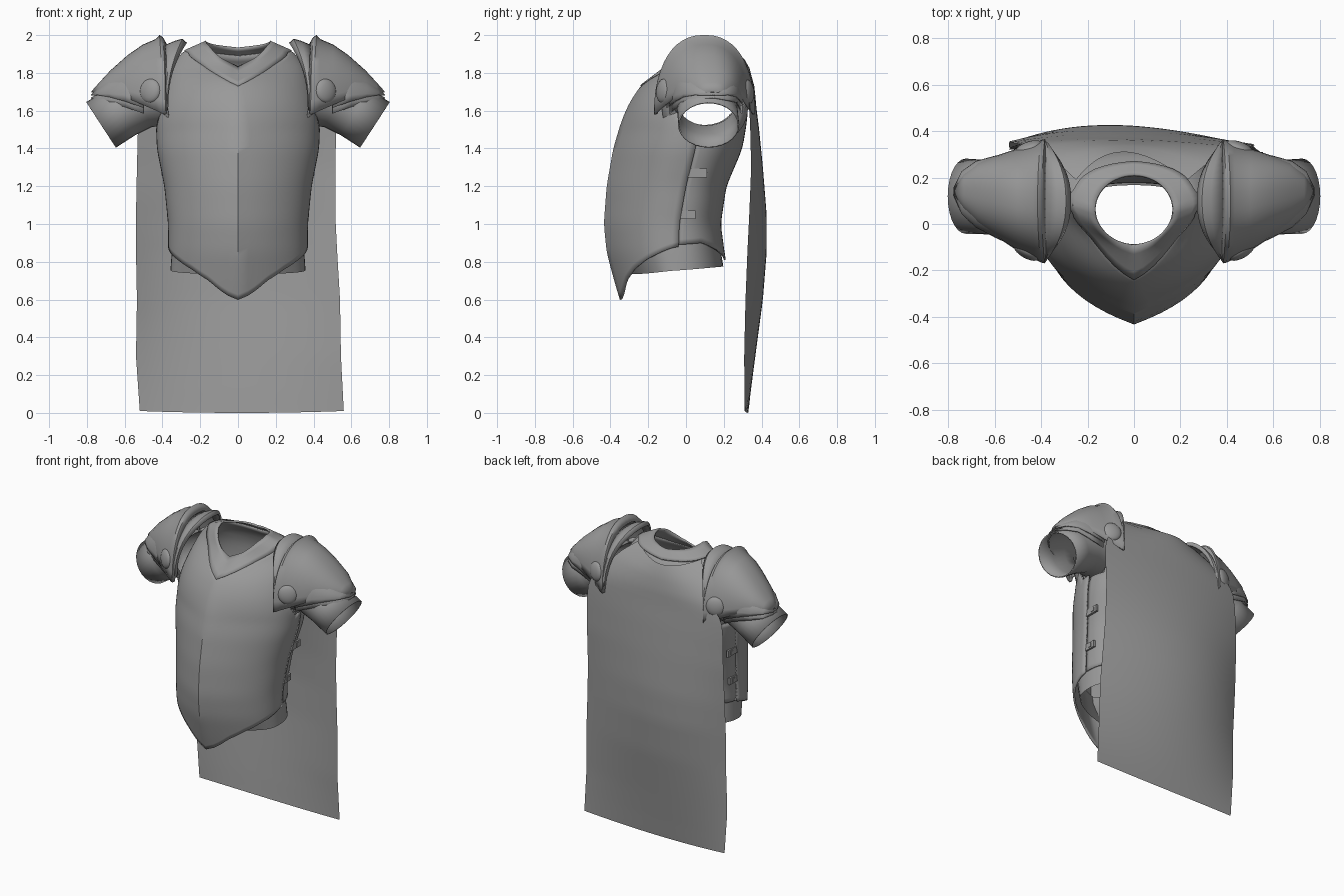
import bpy, bmesh, math
from mathutils import Vector

if "Cube" in bpy.data.objects:
    bpy.data.objects.remove(bpy.data.objects["Cube"])

PI = math.pi
STEEL = bpy.data.materials.new("dark_grey")
STEEL.diffuse_color = (.32, .32, .32, 1)
STEEL.use_nodes = True
STEEL.node_tree.nodes["Principled BSDF"].inputs["Base Color"].default_value = STEEL.diffuse_color
# Torso sections: z, half width, front y, side y, back y
BODY = [(.55, .35, -.325, -.04, .24), (.70, .355, -.37, -.04, .23), (.85, .36, -.41, -.04, .205),
        (1.0, .36, -.425, -.035, .185), (1.2, .38, -.41, 0, .215), (1.4, .42, -.375, .05, .30),
        (1.55, .425, -.33, .08, .325), (1.65, .41, -.285, .09, .33), (1.75, .38, -.215, .10, .325),
        (1.83, .345, -.105, .10, .295), (1.90, .29, -.06, .10, .24), (1.94, .235, -.04, .08, .20),
        (1.98, .165, -.03, .07, .17)]


def lerp(table, v):
    """Interpolate rows of a table keyed by the first column."""
    v = max(table[0][0], min(table[-1][0], v))
    for a, b in zip(table, table[1:]):
        if v <= b[0]:
            k = (v - a[0]) / (b[0] - a[0])
            return [p + (q - p) * k for p, q in zip(a[1:], b[1:])]


def body(z, t, off=0.0):
    """Torso point at height z; t = 0 front, +-pi/2 sides, pi back."""
    acc = [lerp(BODY, z + d) for d in (-.03, 0, .03)] if z < 1.8 else [lerp(BODY, z)]
    w, yf, ys, yb = [sum(c) / len(acc) for c in zip(*acc)]
    s, c = math.sin(t), math.cos(t)
    k = max(0, min(1, (z - 1.5) / .35))         # ridge fades towards the neck
    n = 2.8 - 1.3 * k if c > 0 else 2.3
    u = abs(s) ** (2 / n)
    f = abs(c) ** (2 / n) * (1 - .36 * (1 - k) * u if c > 0 else 1)
    return (math.copysign(u, s) * (w + off), ys + f * ((yf - off if c > 0 else yb + off) - ys), z)


def finish(ob, solid=0, mirror=False, angle=40):
    ob.data.materials.append(STEEL)
    if solid:
        m = ob.modifiers.new("thickness", 'SOLIDIFY')
        m.thickness, m.offset = solid, 0
    if mirror:
        ob.modifiers.new("mirror", 'MIRROR')
    bpy.ops.object.select_all(action='DESELECT')
    ob.select_set(True)
    bpy.context.view_layer.objects.active = ob
    bpy.ops.object.shade_smooth_by_angle(angle=math.radians(angle))
    return ob


def to_object(bm, name, **kw):
    me = bpy.data.meshes.new(name)
    bm.to_mesh(me)
    bm.free()
    ob = bpy.data.objects.new(name, me)
    bpy.context.collection.objects.link(ob)
    return finish(ob, **kw)


def sheet(name, rows, closed=False, drop=None, **kw):
    """Skin a list of equal-length point rows; drop() cuts faces by centre."""
    bm = bmesh.new()
    vs = [[bm.verts.new(p) for p in r] for r in rows]
    n = len(rows[0])
    for a, b in zip(vs, vs[1:]):
        for i in range(n if closed else n - 1):
            j = (i + 1) % n
            bm.faces.new((a[i], a[j], b[j], b[i]))
    if drop:
        bad = [f for f in bm.faces if drop(f.calc_center_median())]
        bmesh.ops.delete(bm, geom=bad, context='FACES')
    bmesh.ops.recalc_face_normals(bm, faces=bm.faces)
    return to_object(bm, name, **kw)


def torso_sheet(name, t0, t1, cols, bottom, top, nrows, off, **kw):
    rows = []
    for r in range(nrows + 1):
        row = []
        for i in range(cols + 1):
            t = t0 + (t1 - t0) * i / cols
            zb, zt = bottom(abs(t)), top(abs(t))
            row.append(body(zb + (zt - zb) * r / nrows, t, off))
        rows.append(row)
    return sheet(name, rows, **kw)


def collar_line(t):
    t = min(t, 2 * PI - t)
    return lerp([(0, 1.74), (.7, 1.855), (1.2, 1.92), (2.0, 1.93), (PI, 1.89)], t)[0]


def armhole(c):
    return abs(c.x) > .2 and ((c.y - .10) / .15) ** 2 + ((c.z - 1.62) / .125) ** 2 < 1


# Breastplate with pointed hem, and back plate
torso_sheet("breastplate", -PI / 2, PI / 2, 48,
            lambda t: lerp([(0, .60), (.3, .70), (.6, .76), (.95, .81), (PI / 2, .88)], t)[0],
            collar_line, 40, .004, drop=armhole, solid=.012)
torso_sheet("back_plate", PI / 2, 1.5 * PI, 40,
            lambda t: lerp([(0, .89), (.5, .90), (1.0, .86), (PI / 2, .81)], PI / 2 - abs(t - PI))[0],
            collar_line, 36, -.006, drop=armhole, solid=.01)

# Undershirt hem below the plates
hem = torso_sheet("undershirt_hem", 0, 2 * PI, 48, lambda t: .755 - .02 * math.cos(t),
                  lambda t: 1.0, 6, -.02)
for v in hem.data.vertices:
    k = max(0, (.95 - v.co.z) / .22)
    v.co.x *= 1 + .07 * k
    if v.co.y < 0:
        v.co.y *= 1 - .2 * k

# V-shaped collar band rising to a round neck opening
collar = []
for r in range(5):
    row = []
    for i in range(48):
        t = -PI + 2 * PI * i / 48
        outer = Vector(body(collar_line(abs(t)) - .01, t, .012))
        rim = lerp([(0, 1.83), (.5, 1.87), (1.1, 1.94), (PI / 2, 1.965), (2.3, 1.945), (PI, 1.93)], abs(t))[0]
        inner = Vector((.168 * math.sin(t), .06 - .15 * math.cos(t), rim))
        row.append(outer.lerp(inner, r / 4))
    collar.append(row)
sheet("neck_collar", collar, closed=True, solid=.012)

# Sleeve: hollow tilted tube flaring into the armhole
sleeve = []
for x, y, z, r, tilt in [(.375, .10, 1.61, .20, 10), (.40, .10, 1.635, .178, 15), (.43, .10, 1.66, .150, 22),
                         (.52, .11, 1.64, .138, 28), (.62, .115, 1.59, .138, 32), (.725, .12, 1.525, .14, 33)]:
    a = math.radians(tilt)
    sleeve.append([(x + r * math.sin(q) * math.sin(a), y + r * 1.13 * math.cos(q), z + r * math.sin(q) * math.cos(a))
                   for q in [2 * PI * i / 28 for i in range(28)]])
sheet("sleeve", sleeve, closed=True, solid=.008, mirror=True)


def shoulder_shell(name, stations, solid=.012):
    """Arched shell; stations are x, centre y, half depth, top z, bottom z, x lean of the ends."""
    rows = []
    for x, cy, d, zt, zb, *lean in stations:
        row = []
        for i in range(25):
            a = PI * i / 24
            s, c = max(0, math.sin(a)), math.cos(a)
            row.append((x + (lean[0] if lean else 0) * c * c,
                        cy - math.copysign(abs(c) ** .87, c) * d, zb + (zt - zb) * s ** .87))
        rows.append(row)
    return sheet(name, rows, solid=solid, mirror=True, angle=30)


# Layered shoulder armour
shoulder_shell("shoulder_band", [(.275, .10, .235, 1.955, 1.62, .10), (.295, .10, .252, 1.975, 1.60, .085),
                                 (.33, .10, .256, 1.965, 1.60, .055), (.39, .10, .25, 1.94, 1.60, 0)])
shoulder_shell("pauldron", [(.385, .098, .25, 1.955, 1.585, -.005), (.402, .098, .262, 1.985, 1.58, -.015),
                            (.415, .098, .258, 1.995, 1.585, -.015), (.43, .098, .243, 1.975, 1.60),
                            (.50, .105, .215, 1.945, 1.63), (.58, .118, .175, 1.89, 1.665),
                            (.67, .132, .127, 1.81, 1.695), (.73, .14, .07, 1.745, 1.70), (.77, .14, .01, 1.70, 1.695)])
for k, drop in enumerate((0, .03)):
    shoulder_shell(f"shoulder_lame_{k + 1}",
                   [(.50, .105, .205 - drop / 2, 1.90 - drop, 1.615 - drop), (.60, .118, .172 - drop / 3, 1.84 - drop, 1.65 - drop),
                    (.68, .128, .14, 1.775 - drop, 1.672 - drop), (.74, .135, .09, 1.715 - drop, 1.682 - drop),
                    (.775, .14, .015, 1.682 - drop / 2, 1.68 - drop / 2)], solid=.008)

# Domed rivets front and back of each shoulder
for name, loc, nrm in [("front_rivet", (.465, -.12, 1.705), (.5, -.85, .1)), ("back_rivet", (.455, .328, 1.70), (.35, .93, .1))]:
    rot = Vector(nrm).to_track_quat('Z', 'Y').to_matrix().to_4x4()
    rot.translation = loc
    bm = bmesh.new()
    bmesh.ops.create_uvsphere(bm, u_segments=20, v_segments=10, radius=1)
    for v in bm.verts:
        v.co = rot @ Vector((v.co.x * .062, v.co.y * .065, v.co.z * .026))
    to_object(bm, name, mirror=True)

# Side straps with buckles across the seam
for k, (y, z) in enumerate([(.06, 1.27), (.0, 1.05)]):
    x = body(z, PI / 2)[0]
    bm = bmesh.new()
    for dy, size in [(0, (.014, .10, .045)), (.015, (.022, .022, .025))]:
        for v in bmesh.ops.create_cube(bm, size=1)["verts"]:
            v.co = Vector((x + v.co.x * size[0], y + dy + v.co.y * size[1], z + v.co.z * size[2]))
    to_object(bm, f"side_strap_{k + 1}", mirror=True)

# Cape: z, left edge x, right edge x, edge y, middle y
CAPE = [(0.01, -.52, .56, .31, .322), (.3, -.54, .545, .308, .36), (.6, -.535, .54, .315, .40),
        (.85, -.54, .525, .325, .42), (1.05, -.54, .515, .335, .42), (1.3, -.535, .515, .345, .40),
        (1.5, -.53, .52, .34, .38), (1.62, -.515, .51, .335, .365), (1.70, -.44, .44, .33, .358),
        (1.78, -.37, .36, .29, .348), (1.83, -.31, .30, .25, .335), (1.87, -.25, .23, .19, .31)]
cape = []
for i in range(41):
    z = .01 + 1.86 * i / 40
    xl, xr, ye, ym = lerp(CAPE, z)
    row = []
    for j in range(25):
        u = -1 + j / 12
        f = 1 - abs((u + .15 * (1 - u * u))) ** 2
        rise = .05 * u * u * max(0, (z - 1.7) / .17)
        row.append((xl + (xr - xl) * j / 24, ye + (ym - ye) * f + .006 * (1 - u) * (z < 1.75),
                    z + rise - .01 * (1 - u * u) * (z < .1)))
    cape.append(row)
sheet("cape", cape)
